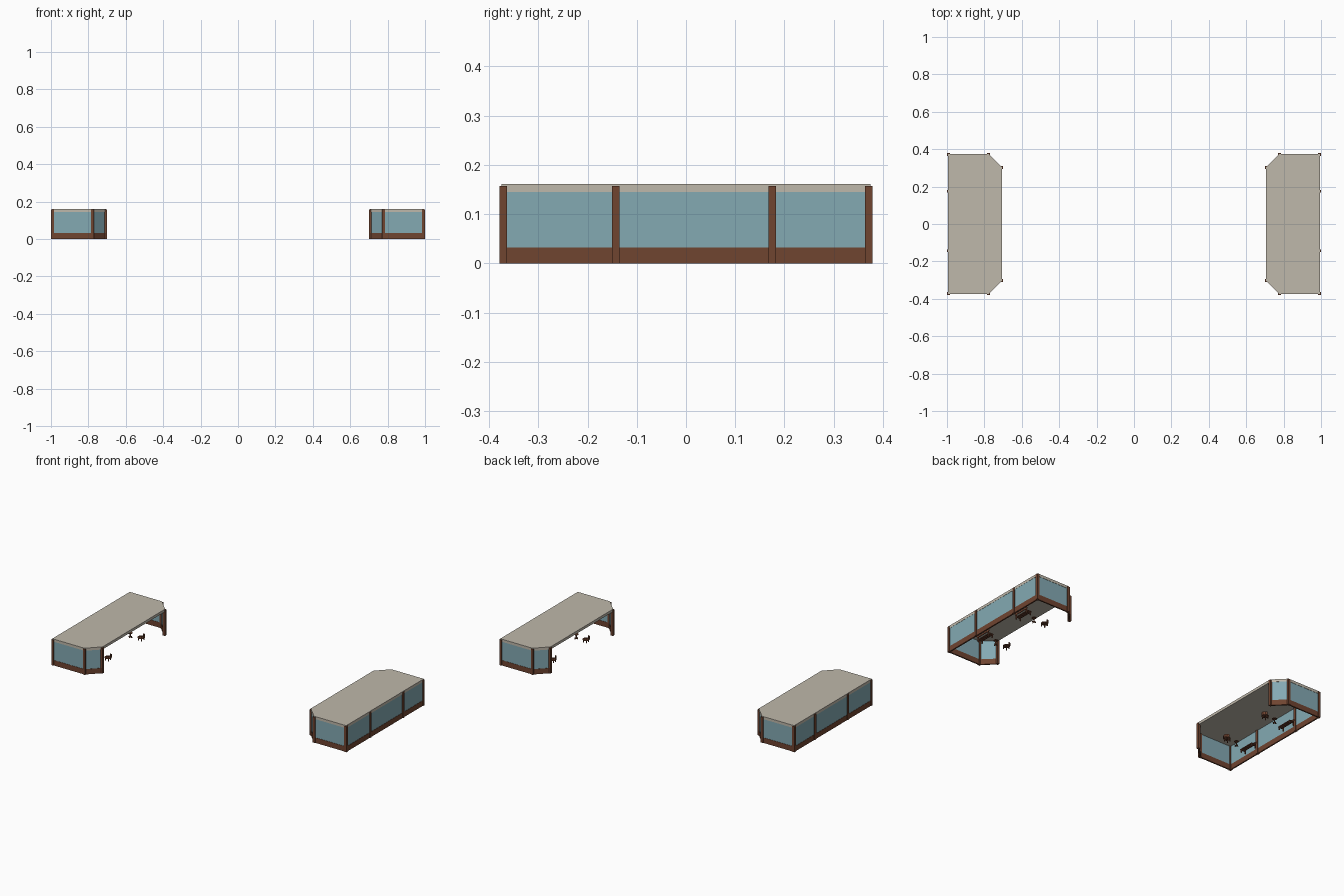
import bpy, bmesh, math
from mathutils import Vector, Matrix

if "Cube" in bpy.data.objects:
    bpy.data.objects.remove(bpy.data.objects["Cube"])


def material(name, rgb):
    m = bpy.data.materials.new(name)
    m.diffuse_color = (*rgb, 1)
    m.use_nodes = True
    m.node_tree.nodes["Principled BSDF"].inputs["Base Color"].default_value = m.diffuse_color
    return m


BROWN = material("brown_frame", (0.16, 0.058, 0.03))
GLASS = material("blue_glass", (0.23, 0.40, 0.45))
ROOF = material("warm_grey_roof", (0.52, 0.48, 0.405))


def finish(bm, name, mat):
    bmesh.ops.recalc_face_normals(bm, faces=bm.faces)
    me = bpy.data.meshes.new(name)
    bm.to_mesh(me)
    bm.free()
    me.materials.append(mat)
    ob = bpy.data.objects.new(name, me)
    bpy.context.collection.objects.link(ob)
    return ob


def add_box(bm, centre, size, angle=0):
    mat = (Matrix.Translation(centre) @ Matrix.Rotation(angle, 4, 'Z')
           @ Matrix.Diagonal((*size, 1)))
    bmesh.ops.create_cube(bm, size=1, matrix=mat)


def add_disc(bm, x, y, z, r, h):
    bmesh.ops.create_cone(bm, cap_ends=True, segments=12, radius1=r, radius2=r,
                          depth=h, matrix=Matrix.Translation((x, y, z)))


def add_wall(bm, a, b, z0, z1, thick):
    d = Vector(b) - Vector(a)
    c = (Vector(a) + Vector(b)) / 2
    add_box(bm, (c.x, c.y, (z0 + z1) / 2), (d.length, thick, z1 - z0),
            math.atan2(d.y, d.x))


# Wall line around the three closed sides and two cut corners
WALL = [(0.709, -0.302), (0.778, -0.371), (0.9915, -0.371),
        (0.9915, 0.371), (0.778, 0.371), (0.709, 0.302)]
OUTLINE = [(0.705, -0.303), (0.777, -0.375), (0.995, -0.375),
           (0.995, 0.375), (0.777, 0.375), (0.705, 0.303)]
POSTS = WALL + [(0.9915, -0.143), (0.9915, 0.175)]
SETS = (-0.145, 0.175)


def shelter(side, s):
    # Roof slab
    bm = bmesh.new()
    face = bm.faces.new([bm.verts.new((s * x, y, 0.145)) for x, y in OUTLINE])
    new = bmesh.ops.extrude_face_region(bm, geom=[face])["geom"]
    bmesh.ops.translate(bm, vec=(0, 0, 0.016),
                        verts=[v for v in new if isinstance(v, bmesh.types.BMVert)])
    finish(bm, side + "_roof", ROOF)

    # Glass panels and base boards
    glass, base = bmesh.new(), bmesh.new()
    for a, b in zip(WALL, WALL[1:]):
        a, b = (s * a[0], a[1]), (s * b[0], b[1])
        add_wall(glass, a, b, 0.032, 0.146, 0.005)
        add_wall(base, a, b, 0, 0.032, 0.008)
    finish(glass, side + "_glass_panels", GLASS)
    finish(base, side + "_base_boards", BROWN)

    # Posts
    bm = bmesh.new()
    for x, y in POSTS:
        add_box(bm, (s * x, y, 0.0785), (0.015, 0.015, 0.157))
    finish(bm, side + "_posts", BROWN)

    for i, y in enumerate(SETS):
        tag = "%s_%d" % (side, i + 1)

        # Bench along the back wall
        bm = bmesh.new()
        for dx in (-0.01, 0, 0.01):
            add_box(bm, (s * (0.924 + dx), y, 0.019), (0.008, 0.1, 0.004))
        add_box(bm, (s * 0.942, y, 0.033), (0.004, 0.1, 0.010))
        for dy in (-0.042, 0.042):
            add_box(bm, (s * 0.926, y + dy, 0.0155), (0.030, 0.006, 0.003))
            add_box(bm, (s * 0.914, y + dy, 0.0085), (0.005, 0.006, 0.017))
            add_box(bm, (s * 0.941, y + dy, 0.018), (0.005, 0.006, 0.036))
        finish(bm, "bench_" + tag, BROWN)

        # Small pedestal table
        bm = bmesh.new()
        add_disc(bm, s * 0.848, y - 0.005, 0.0275, 0.013, 0.003)
        add_box(bm, (s * 0.848, y - 0.005, 0.014), (0.005, 0.005, 0.026))
        for ang in (0, math.pi / 2):
            add_box(bm, (s * 0.848, y - 0.005, 0.002), (0.024, 0.004, 0.004), ang)
        finish(bm, "table_" + tag, BROWN)

        # Round-backed chair facing the table
        bm = bmesh.new()
        cx = s * 0.778
        add_disc(bm, cx, y, 0.017, 0.020, 0.004)
        for k in range(4):
            t = math.pi / 4 + k * math.pi / 2
            add_box(bm, (cx + 0.015 * math.cos(t), y + 0.015 * math.sin(t), 0.0075),
                    (0.004, 0.004, 0.015))
        for k in range(-2, 3):
            t = k * math.radians(35)
            add_box(bm, (cx - s * 0.019 * math.cos(t), y + 0.019 * math.sin(t), 0.026),
                    (0.003, 0.013, 0.016), -s * t)
        finish(bm, "chair_" + tag, BROWN)


shelter("right", 1)
shelter("left", -1)
